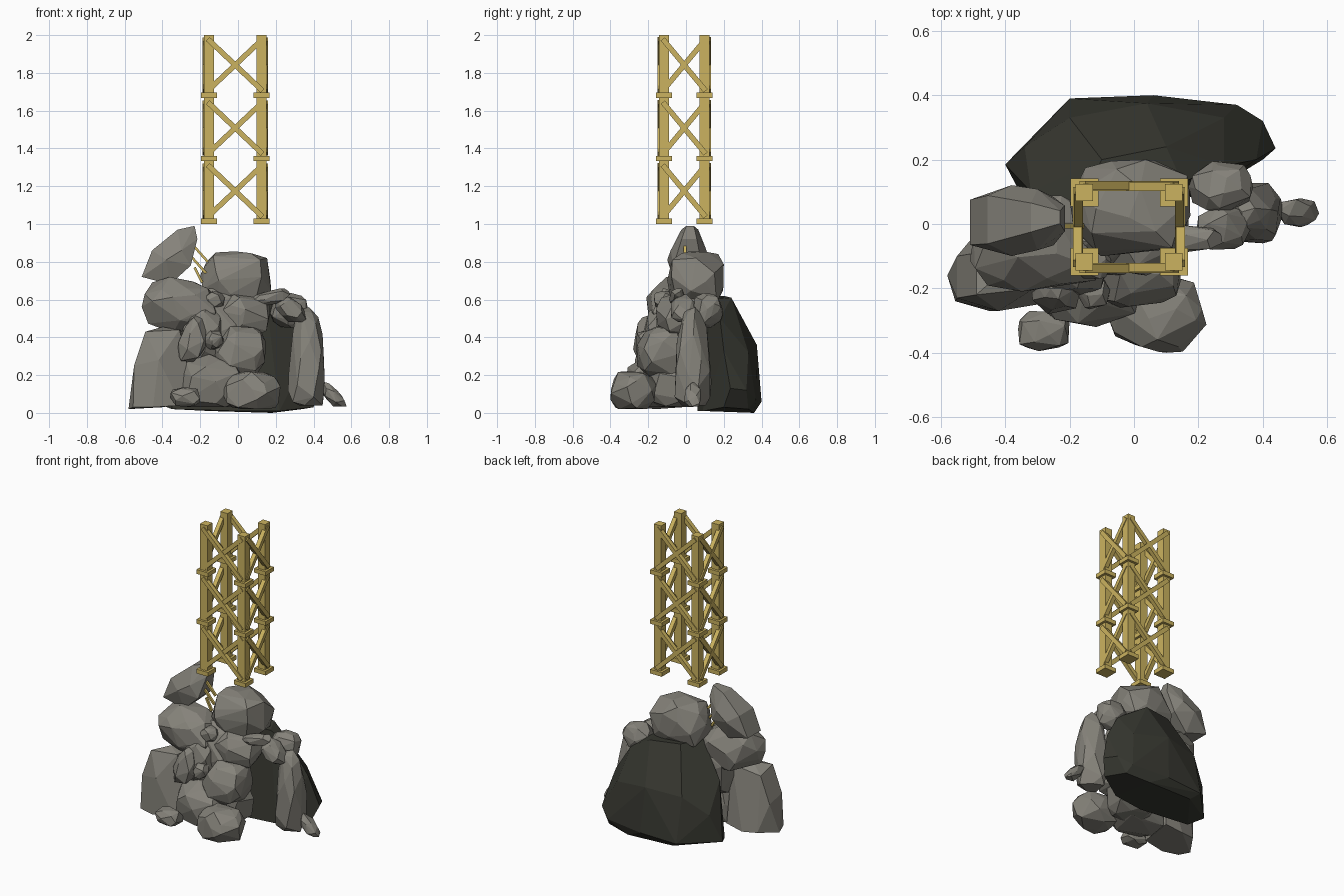
import bpy, bmesh, math, random
from mathutils import Vector, Matrix, Euler

if "Cube" in bpy.data.objects:
    bpy.data.objects.remove(bpy.data.objects["Cube"])


def material(name, rgb):
    m = bpy.data.materials.new(name)
    m.diffuse_color = (*rgb, 1)
    m.use_nodes = True
    m.node_tree.nodes["Principled BSDF"].inputs["Base Color"].default_value = m.diffuse_color
    return m


GREY = material("grey_stone", (0.235, 0.225, 0.195))
DARK = material("dark_stone", (0.038, 0.039, 0.030))
GOLD = material("golden_timber", (0.60, 0.45, 0.115))


def finish(name, bm, mat):
    bmesh.ops.recalc_face_normals(bm, faces=bm.faces)
    me = bpy.data.meshes.new(name)
    bm.to_mesh(me)
    bm.free()
    me.materials.append(mat)
    ob = bpy.data.objects.new(name, me)
    bpy.context.collection.objects.link(ob)
    return ob


def hull(name, pts, mat):
    bm = bmesh.new()
    for p in pts:
        bm.verts.new(p)
    res = bmesh.ops.convex_hull(bm, input=bm.verts)
    junk = {g for g in res["geom_interior"] + res["geom_unused"]
            if isinstance(g, bmesh.types.BMVert) and g.is_valid}
    bmesh.ops.delete(bm, geom=list(junk), context='VERTS')
    bmesh.ops.dissolve_limit(bm, angle_limit=math.radians(7), verts=bm.verts, edges=bm.edges)
    return finish(name, bm, mat)


def rock(name, lo, hi, seed, rot=(0, 0, 0), shape=(1, 1, 1), taper=0.0, flat=1.0, n=36, power=2.6):
    """Faceted boulder fitted exactly to a bounding box."""
    rnd = random.Random(seed)
    turn = Euler([math.radians(a) for a in rot]).to_matrix()
    pts = []
    for i in range(n):
        z = 1 - 2 * (i + 0.5) / n
        a = i * 2.39996 + rnd.uniform(-0.35, 0.35) + seed
        r = math.sqrt(1 - z * z)
        v = Vector((r * math.cos(a), r * math.sin(a), z))
        v *= sum(abs(c) ** power for c in v) ** (-1 / power) * rnd.uniform(0.9, 1.05)
        v = turn @ Vector([c * s for c, s in zip(v, shape)])
        v.z = max(v.z, -flat * shape[2])
        k = 1 - taper * v.z / shape[2]
        pts.append(Vector((v.x * k, v.y * k, v.z)))
    mn = [min(p[i] for p in pts) for i in range(3)]
    mx = [max(p[i] for p in pts) for i in range(3)]
    pts = [[lo[i] + (p[i] - mn[i]) / (mx[i] - mn[i]) * (hi[i] - lo[i]) for i in range(3)] for p in pts]
    return hull(name, pts, GREY)


# Big dark slab leaning at the back
hull("dark_back_rock", [
    (-0.40, 0.185, 0.04), (-0.35, 0.09, 0.02), (-0.32, 0.10, 0.40), (-0.34, 0.24, 0.22),
    (-0.20, 0.39, 0.05), (-0.20, 0.33, 0.34), (-0.17, 0.06, 0.62), (-0.10, 0.20, 0.62),
    (0.06, 0.40, 0.06), (0.04, 0.375, 0.36), (0.10, 0.24, 0.61), (0.15, 0.13, 0.60),
    (0.32, 0.37, 0.07), (0.28, 0.33, 0.32), (0.40, 0.32, 0.12), (0.44, 0.235, 0.13),
    (0.38, 0.20, 0.33), (0.28, 0.18, 0.50), (0.40, 0.20, 0.03), (0.22, 0.09, 0.01),
    (0.18, 0.36, 0.0), (-0.15, 0.35, 0.01), (0.34, 0.33, 0.02), (0.0, 0.06, 0.01)], DARK)

# Left stack: leaning peak is an (x, z) outline with a half depth at each point
peak = [(-0.51, 0.72, 0.07), (-0.455, 0.86, 0.075), (-0.32, 0.97, 0.045), (-0.23, 0.99, 0.02),
        (-0.215, 0.92, 0.04), (-0.25, 0.78, 0.075), (-0.36, 0.68, 0.06),
        (-0.38, 0.81, 0.11), (-0.30, 0.86, 0.095)]
hull("left_peak_rock", [(x, 0.01 + s * d + 0.06 * (z - 0.8), z) for x, z, d in peak for s in (-1, 1)], GREY)
rock("left_middle_rock", (-0.51, -0.21, 0.42), (-0.10, 0.09, 0.72), 5, rot=(0, 15, 0),
     shape=(1.3, 1, 1), power=3)
hull("left_base_rock", [
    (-0.58, -0.16, 0.02), (-0.555, -0.24, 0.03), (-0.45, -0.27, 0.03), (-0.30, -0.25, 0.04),
    (-0.40, -0.02, 0.03), (-0.50, -0.04, 0.04), (-0.28, -0.03, 0.05), (-0.55, -0.23, 0.25),
    (-0.55, -0.10, 0.22), (-0.42, -0.27, 0.28), (-0.27, -0.20, 0.28), (-0.49, -0.22, 0.43),
    (-0.49, -0.09, 0.40), (-0.31, -0.20, 0.44), (-0.30, -0.06, 0.44), (-0.40, -0.14, 0.455)], GREY)

# Centre stack
rock("centre_top_rock", (-0.20, -0.10, 0.56), (0.175, 0.20, 0.855), 11, power=3.4)
rock("centre_middle_rock", (-0.12, -0.16, 0.40), (0.17, 0.12, 0.63), 14, power=3)
rock("centre_inner_rock", (-0.32, -0.16, 0.22), (0.07, 0.10, 0.66), 17)
rock("centre_lower_rock", (-0.13, -0.26, 0.18), (0.145, 0.02, 0.46), 20, power=3.4)
rock("centre_base_rock", (-0.32, -0.32, 0.03), (0.04, 0.0, 0.31), 23, flat=0.8, power=3)
rock("centre_hidden_base_rock", (-0.20, -0.22, 0.03), (0.12, 0.10, 0.28), 26, flat=0.8)
rock("left_filler_rock", (-0.30, -0.22, 0.26), (-0.08, -0.02, 0.58), 47)

# Front boulders and pebbles
rock("front_boulder", (-0.085, -0.40, 0.02), (0.225, -0.16, 0.22), 29, flat=0.85, power=2.8)
rock("front_pebble", (-0.36, -0.395, 0.03), (-0.20, -0.27, 0.135), 31, n=24)
rock("upright_wedge_rock", (-0.32, -0.28, 0.27), (-0.17, -0.15, 0.515), 33,
     rot=(0, 8, 0), shape=(0.7, 0.8, 1.5), taper=0.35, n=24)
rock("middle_pebble", (-0.18, -0.265, 0.335), (-0.075, -0.165, 0.435), 35, n=22)
rock("upper_pebble", (-0.18, -0.17, 0.55), (-0.07, -0.07, 0.645), 37, n=22)

# Right-hand arch
rock("arch_slab", (0.04, -0.09, 0.565), (0.275, 0.0, 0.66), 39,
     rot=(0, -14, 0), shape=(2.2, 1, 0.6), n=24)
rock("arch_key_rock", (0.195, -0.08, 0.48), (0.36, 0.06, 0.63), 41, rot=(0, 35, 0), shape=(1.4, 1, 0.8), n=26)
rock("arch_back_rock", (0.17, 0.03, 0.45), (0.37, 0.195, 0.635), 43)
rock("arch_pillar", (0.265, -0.06, 0.04), (0.46, 0.135, 0.56), 45, taper=0.25, flat=0.85, power=3.2)
rock("foot_stone", (0.44, -0.01, 0.035), (0.575, 0.08, 0.165), 49,
     rot=(0, 35, 0), shape=(1.6, 0.9, 0.6), n=22)


# Timber tower
def box(name, lo, hi):
    bm = bmesh.new()
    c = [(a + b) / 2 for a, b in zip(lo, hi)]
    s = [b - a for a, b in zip(lo, hi)]
    bmesh.ops.create_cube(bm, size=1, matrix=Matrix.Translation(c) @ Matrix.Diagonal((*s, 1)))
    return finish(name, bm, GOLD)


def beam(name, a, b, width, depth, normal):
    """Rectangular bar from a to b; depth runs along normal."""
    a, b, n = Vector(a), Vector(b), Vector(normal)
    side = (b - a).normalized().cross(n).normalized()
    m = Matrix((side * width, n * depth, (b - a))).transposed().to_4x4()
    bm = bmesh.new()
    bmesh.ops.create_cube(bm, size=1, matrix=Matrix.Translation((a + b) / 2) @ m)
    return finish(name, bm, GOLD)


XS, YS = (-0.154, 0.124), (-0.117, 0.098)
LEVELS = (1.0, 1.333, 1.667)
for x in XS:
    for y in YS:
        box("tower_post", (x - 0.027, y - 0.027, 1.0), (x + 0.027, y + 0.027, 2.0))
        for z in LEVELS:
            box("post_collar", (x - 0.043, y - 0.043, z), (x + 0.043, y + 0.043, z + 0.028))

# Crossed braces on all four sides of every storey
for z in LEVELS:
    z0, z1 = z + 0.038, z + 0.312
    for i, (za, zb) in enumerate(((z0, z1), (z1, z0))):
        off = 0.003 * i
        for y, s in ((YS[0], -1), (YS[1], 1)):
            yy = y + s * (0.018 + off)
            beam("long_side_brace", (XS[0] - 0.006, yy, za), (XS[1] + 0.006, yy, zb), 0.028, 0.028, (0, 1, 0))
        for x, s in ((XS[0], -1), (XS[1], 1)):
            xx = x + s * (0.018 + off)
            beam("short_side_brace", (xx, YS[0] - 0.006, za), (xx, YS[1] + 0.006, zb), 0.028, 0.028, (1, 0, 0))

# Little wooden struts wedged between the upper rocks
for a, b in (((-0.24, 0.89), (-0.16, 0.80)), ((-0.25, 0.83), (-0.17, 0.74)), ((-0.23, 0.77), (-0.19, 0.69))):
    beam("wedged_strut", (a[0], -0.006, a[1]), (b[0], -0.006, b[1]), 0.013, 0.016, (0, 1, 0))
